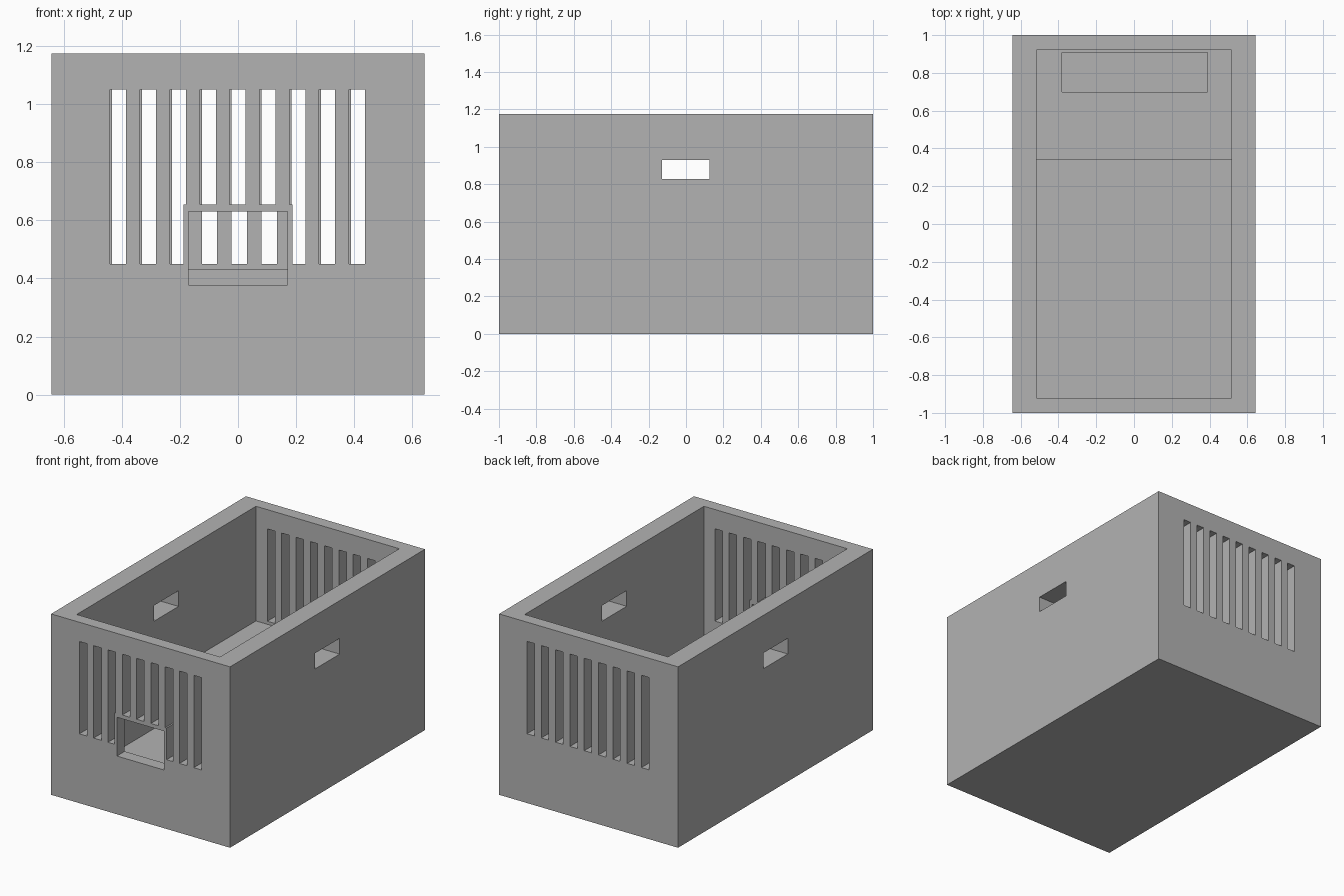
import bpy
import bmesh

cube = bpy.data.objects.get("Cube")
if cube:
    bpy.data.objects.remove(cube, do_unlink=True)

HALF_X, HEIGHT = 0.643, 1.175
IN_X, IN_Y = 0.515, 0.92

grey = bpy.data.materials.new("plain_grey")
grey.use_nodes = True
grey.diffuse_color = (0.45, 0.45, 0.45, 1)
grey.node_tree.nodes["Principled BSDF"].inputs["Base Color"].default_value = (0.45, 0.45, 0.45, 1)


def prism(bm, profile, x0, x1):
    """Extrude a (y, z) profile from x0 to x1."""
    face = bm.faces.new([bm.verts.new((x0, y, z)) for y, z in profile])
    out = bmesh.ops.extrude_face_region(bm, geom=[face])
    verts = [g for g in out["geom"] if isinstance(g, bmesh.types.BMVert)]
    bmesh.ops.translate(bm, verts=verts, vec=(x1 - x0, 0, 0))


def make(name, pieces):
    """Object from a list of (profile, x0, x1) prisms."""
    bm = bmesh.new()
    for piece in pieces:
        prism(bm, *piece)
    bmesh.ops.recalc_face_normals(bm, faces=bm.faces)
    mesh = bpy.data.meshes.new(name)
    bm.to_mesh(mesh)
    bm.free()
    mesh.materials.append(grey)
    obj = bpy.data.objects.new(name, mesh)
    bpy.context.collection.objects.link(obj)
    return obj


def box(x0, x1, y0, y1, z0, z1):
    return [(y0, z0), (y1, z0), (y1, z1), (y0, z1)], x0, x1


def cut(target, cutter):
    """Subtract the cutter, then discard it."""
    cutter.hide_render = True
    mod = target.modifiers.new("cut", 'BOOLEAN')
    mod.operation, mod.solver, mod.object = 'DIFFERENCE', 'EXACT', cutter
    bpy.context.view_layer.objects.active = target
    bpy.ops.object.modifier_apply(modifier=mod.name)
    bpy.data.objects.remove(cutter, do_unlink=True)


def slots(name, start, width, y0, y1):
    lefts = [start + 0.1028 * i for i in range(9)]
    return make(name, [box(x, x + width, y0, y1, 0.45, 1.05) for x in lefts])


# Outer crate
crate = make("crate_body", [box(-HALF_X, HALF_X, -1, 1, 0, HEIGHT)])

# Stepped cavity: low floor in front, raised platform at the back
cavity = [(-IN_Y, 0.13), (0.34, 0.13), (0.34, 0.43),
          (IN_Y, 0.43), (IN_Y, 1.4), (-IN_Y, 1.4)]
cut(crate, make("cavity_cutter", [(cavity, -IN_X, IN_X)]))

# Trough sunk into the platform
cut(crate, make("trough_cutter", [box(-0.38, 0.39, 0.7, 0.907, 0.23, 0.6)]))

# Ventilation slots; the front ones stop around the window frame
front_slots = slots("front_slot_cutter", -0.44, 0.055, -1.1, -0.85)
cut(front_slots, make("window_frame_keeper", [box(-0.187, 0.187, -1.3, -0.7, 0.3, 0.655)]))
cut(crate, front_slots)
cut(crate, slots("back_slot_cutter", -0.433, 0.053, 0.85, 1.1))

# Front window
cut(crate, make("window_cutter", [box(-0.17, 0.17, -1.1, -0.85, 0.378, 0.63)]))

# Hand holes in both sides
cut(crate, make("handle_cutter", [box(-0.8, 0.8, -0.127, 0.125, 0.828, 0.93)]))
